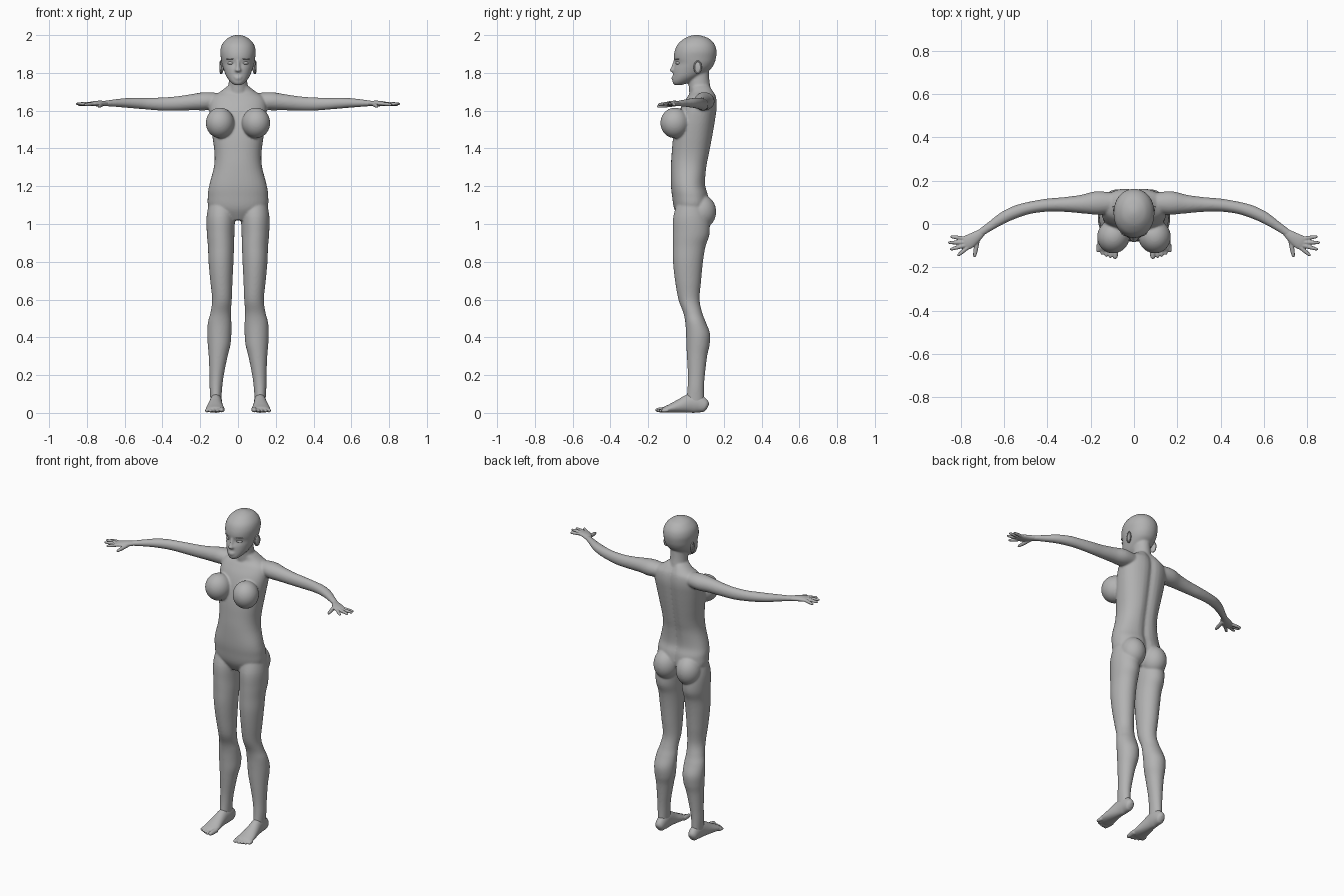
import bpy, bmesh, math
from mathutils import Vector, Matrix

cube = bpy.data.objects.get("Cube")
if cube:
    bpy.data.objects.remove(cube)

grey = bpy.data.materials.new("plain grey")
grey.use_nodes = True
grey.diffuse_color = (0.45, 0.45, 0.45, 1)
grey.node_tree.nodes["Principled BSDF"].inputs["Base Color"].default_value = (0.45, 0.45, 0.45, 1)

UP = Vector((0, 0, 1))
SEG = 40


def spline(rows, steps=5):
    """Catmull-Rom interpolation of rows of numbers."""
    out = []
    for i in range(len(rows) - 1):
        p0, p1, p2 = rows[max(i - 1, 0)], rows[i], rows[i + 1]
        p3 = rows[min(i + 2, len(rows) - 1)]
        for k in range(steps):
            t = k / steps
            out.append([0.5 * (2 * b + (c - a) * t + (2 * a - 5 * b + 4 * c - d) * t * t
                               + (3 * b - a - 3 * c + d) * t ** 3)
                        for a, b, c, d in zip(p0, p1, p2, p3)])
    return out + [list(rows[-1])]


def skin(bm, rings, mirror):
    """Bridge rings of points into a closed tube, and its twin if mirrored."""
    for side in ((1, -1) if mirror else (1,)):
        loops = [[bm.verts.new((p[0] * side, p[1], p[2])) for p in r] for r in rings]
        for a, b in zip(loops, loops[1:]):
            for i in range(len(a)):
                j = (i + 1) % len(a)
                bm.faces.new((a[i], a[j], b[j], b[i]))
        bm.faces.new(loops[0][::-1])
        bm.faces.new(loops[-1])


def stack(bm, rows, mirror=False, groove=0.0, power=1.0):
    """Level sections: height, centre x, half width, front y, back y."""
    rings = []
    for z, cx, w, front, back in spline(rows):
        ring = []
        for k in range(SEG):
            a = math.tau * k / SEG
            c, s = math.cos(a), math.sin(a)
            x = w * math.copysign(abs(c) ** power, c)
            y = (front + back) / 2 + (back - front) / 2 * math.copysign(abs(s) ** power, s)
            if s > 0:
                y -= groove * math.exp(-(x / 0.025) ** 2)
            ring.append((cx + x, y, z))
        rings.append(ring)
    skin(bm, rings, mirror)


def sweep(bm, rows, mirror=True):
    """Sections along a path: x, y, z, half width, half height."""
    pts = spline(rows)
    rings = []
    for i, (x, y, z, w, h) in enumerate(pts):
        t = Vector(pts[min(i + 1, len(pts) - 1)][:3]) - Vector(pts[max(i - 1, 0)][:3])
        t.normalize()
        side = t.cross(UP).normalized()
        top = side.cross(t)
        rings.append([Vector((x, y, z)) + side * w * math.cos(math.tau * k / SEG)
                      + top * h * math.sin(math.tau * k / SEG) for k in range(SEG)])
    skin(bm, rings, mirror)


def digit(bm, base, tip, r):
    """Finger or toe with a rounded tip."""
    b, t = Vector(base), Vector(tip)
    sweep(bm, [(*b.lerp(t, f), r * s, r * s)
               for f, s in ((0, 1), (0.5, 0.95), (0.85, 0.75), (0.96, 0.5), (1, 0.15))])


def ball(bm, centre, size, tilt=0.0, mirror=True):
    for side in ((1, -1) if mirror else (1,)):
        c = Vector((centre[0] * side, centre[1], centre[2]))
        m = Matrix.Translation(c) @ Matrix.Rotation(tilt * side, 4, 'Z') @ Matrix.Diagonal((*size, 1))
        bmesh.ops.create_uvsphere(bm, u_segments=32, v_segments=20, radius=1, matrix=m)


def finish(name, bm, voxel=0, rounds=0):
    """Make the object, fuse its parts and soften the joins."""
    bmesh.ops.recalc_face_normals(bm, faces=bm.faces)
    for f in bm.faces:
        f.smooth = True
    me = bpy.data.meshes.new(name)
    bm.to_mesh(me)
    bm.free()
    me.materials.append(grey)
    ob = bpy.data.objects.new(name, me)
    bpy.context.scene.collection.objects.link(ob)
    if voxel:
        fuse = ob.modifiers.new("fuse", 'REMESH')
        fuse.mode = 'VOXEL'
        fuse.voxel_size = voxel
        fuse.use_smooth_shade = True
        soft = ob.modifiers.new("soften", 'SMOOTH')
        soft.factor = 0.5
        soft.iterations = rounds
    return ob


# Torso and neck
body = bmesh.new()
stack(body, [
    (1.02, 0, .06, -.03, .07), (1.08, 0, .15, -.062, .12), (1.15, 0, .16, -.074, .12),
    (1.21, 0, .151, -.08, .105), (1.3, 0, .128, -.08, .112), (1.37, 0, .124, -.076, .126),
    (1.46, 0, .135, -.068, .143), (1.55, 0, .147, -.05, .158), (1.62, 0, .152, -.025, .167),
    (1.67, 0, .14, .005, .163), (1.7, 0, .095, .025, .15), (1.73, 0, .056, .022, .132),
], groove=0.014, power=0.88)
stack(body, [(1.66, 0, .06, .02, .14), (1.72, 0, .052, .015, .13),
             (1.77, 0, .048, .012, .123), (1.83, 0, .046, .02, .12)])

# Head, with a slight hollow at eye height
stack(body, [
    (1.735, 0, .018, -.06, -.025), (1.75, 0, .038, -.071, .02), (1.78, 0, .061, -.069, .075),
    (1.82, 0, .077, -.066, .13), (1.85, 0, .086, -.057, .15), (1.88, 0, .091, -.064, .159),
    (1.915, 0, .094, -.06, .162), (1.95, 0, .085, -.045, .152), (1.98, 0, .06, -.012, .125),
    (1.994, 0, .034, .018, .092), (2.001, 0, .01, .045, .065)], power=0.95)

# Nose and lips
stack(body, [(1.803, 0, .012, -.074, -.05), (1.814, 0, .017, -.088, -.05),
             (1.83, 0, .011, -.079, -.05), (1.87, 0, .008, -.064, -.045)])
ball(body, (0, -.066, 1.779), (.022, .011, .005), mirror=False)
ball(body, (0, -.067, 1.769), (.019, .011, .006), mirror=False)

# Chest and seat
ball(body, (.095, -.058, 1.535), (.075, .078, .081), tilt=0.3)
ball(body, (.078, .08, 1.065), (.074, .08, .09))

# Legs
stack(body, [
    (1.13, .085, .065, -.04, .09), (1.04, .091, .075, -.067, .12), (.95, .092, .073, -.07, .125),
    (.88, .09, .069, -.07, .103), (.8, .09, .066, -.069, .09), (.7, .088, .059, -.058, .08),
    (.6, .085, .052, -.04, .072), (.53, .092, .054, -.014, .086), (.48, .097, .062, -.004, .105),
    (.42, .099, .064, 0, .127), (.36, .1, .06, .002, .125), (.3, .105, .05, .005, .112),
    (.2, .113, .038, .01, .1), (.13, .117, .033, .008, .095), (.05, .117, .028, 0, .095)], mirror=True)

# Arms
sweep(body, [
    (.09, .098, 1.652, .045, .04), (.17, .097, 1.65, .054, .048), (.24, .092, 1.645, .043, .043),
    (.32, .09, 1.638, .034, .038), (.4, .087, 1.635, .03, .035), (.48, .075, 1.637, .028, .031),
    (.54, .058, 1.64, .029, .029), (.6, .031, 1.641, .027, .025), (.66, -.008, 1.64, .021, .019),
    (.71, -.042, 1.638, .018, .014), (.73, -.055, 1.637, .016, .011)])
finish("body", body, 0.0055, 7)

# Hands
hands = bmesh.new()
sweep(hands, [(.695, -.032, 1.638, .016, .012), (.73, -.06, 1.638, .026, .015),
              (.765, -.083, 1.637, .033, .013), (.787, -.094, 1.635, .028, .009)])
for base, tip in (((.768, -.108, 1.636), (.815, -.147, 1.632)),
                  ((.778, -.098, 1.637), (.85, -.118, 1.636)),
                  ((.782, -.085, 1.637), (.859, -.086, 1.636)),
                  ((.778, -.068, 1.636), (.848, -.058, 1.63))):
    digit(hands, base, tip, .0095)
digit(hands, (.722, -.07, 1.632), (.737, -.154, 1.622), .011)
finish("hands", hands, 0.003, 3)

# Feet, with toes shortening outward
feet = bmesh.new()
sweep(feet, [
    (.115, .115, .03, .01, .014), (.115, .102, .036, .026, .034), (.115, .06, .05, .031, .05),
    (.117, .02, .05, .033, .05), (.12, -.03, .037, .04, .037), (.121, -.08, .024, .048, .024),
    (.121, -.112, .017, .047, .016), (.121, -.124, .014, .04, .009)])
for i, reach in enumerate((-.162, -.158, -.152, -.143, -.131)):
    r = .0145 if i == 0 else .0105
    x = .084 + i * .019 + (.003 if i else 0)
    digit(feet, (x, -.095, r + .004), (x + .003, reach, r), r)
finish("feet", feet, 0.004, 4)

# Ears: shell with a raised rim
ears = bmesh.new()
ball(ears, (.087, .062, 1.828), (.009, .02, .034), tilt=-0.3)
for side in (1, -1):
    rim = []
    for k in range(24):
        a = math.tau * k / 24
        cy, cz = math.cos(a), math.sin(a)
        rim.append([ears.verts.new((side * (.091 + .004 * cy + .004 * math.cos(b)),
                                    .062 + cy * (.018 + .004 * math.sin(b)),
                                    1.83 + cz * (.032 + .004 * math.sin(b))))
                    for b in (math.tau * j / 8 for j in range(8))])
    for k in range(24):
        a, b = rim[k], rim[(k + 1) % 24]
        for j in range(8):
            ears.faces.new((a[j], a[(j + 1) % 8], b[(j + 1) % 8], b[j]))
finish("ears", ears)

# Eyes and brows
eyes = bmesh.new()
ball(eyes, (.038, -.041, 1.852), (.019, .013, .009), tilt=0.35)
finish("eyes", eyes)
brows = bmesh.new()
ball(brows, (.04, -.047, 1.874), (.024, .009, .004), tilt=0.4)
finish("brows", brows)
